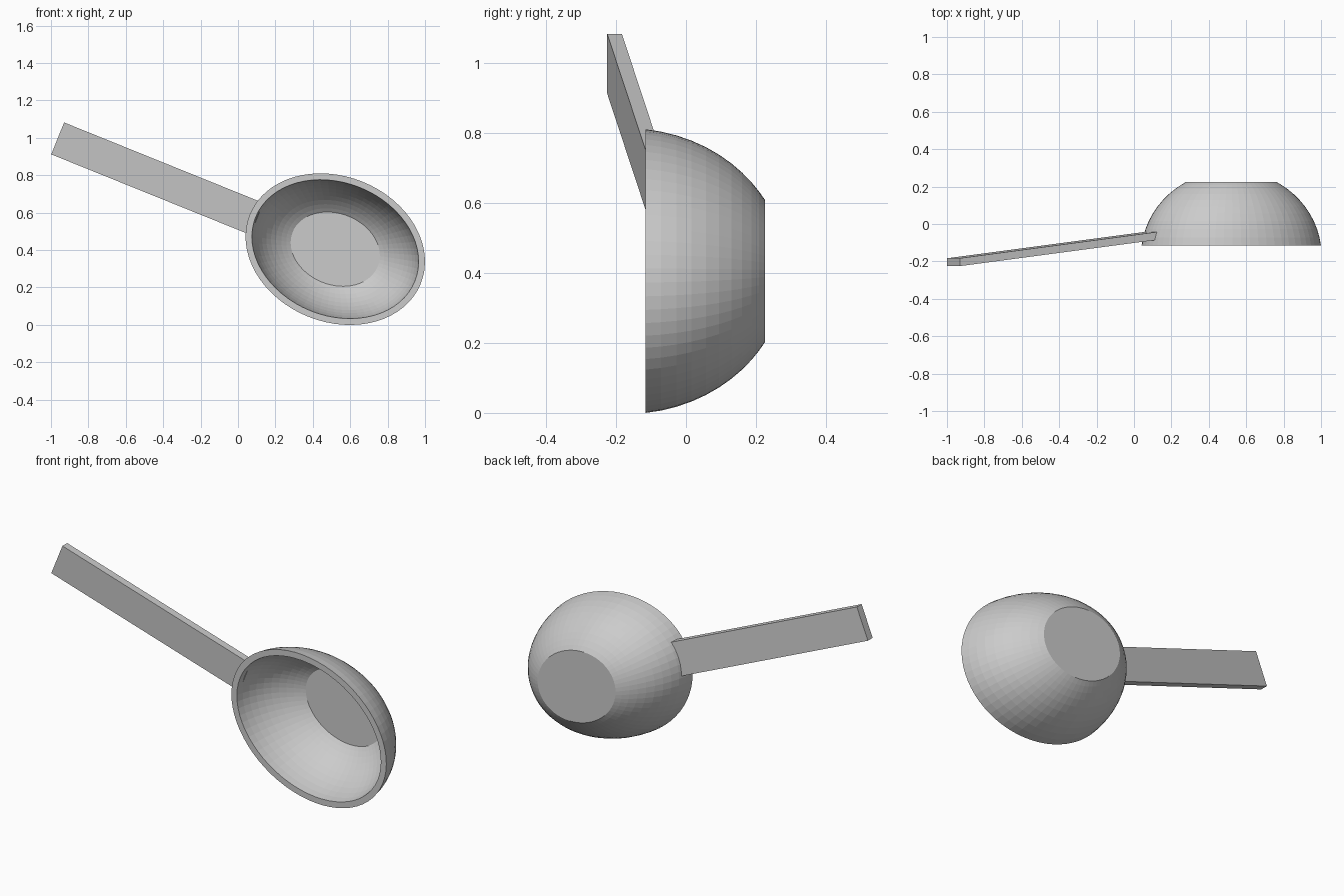
import bpy, bmesh
from math import sin, cos, pi, sqrt, radians

if "Cube" in bpy.data.objects:
    bpy.data.objects.remove(bpy.data.objects["Cube"])

TILT = radians(22)            # handle slope in the front view
CX, CZ = 0.52, 0.405          # bowl centre
RIM_Y, POLE_Y = -0.116, -0.17  # rim plane, ellipsoid centre plane
SEGS, RINGS = 64, 10


def place(t, w, y):
    """t along the handle axis, w across it, y as depth."""
    return (CX + t * cos(TILT) + w * sin(TILT), y, CZ - t * sin(TILT) + w * cos(TILT))


def finish(name, bm):
    bmesh.ops.recalc_face_normals(bm, faces=bm.faces)
    mesh = bpy.data.meshes.new(name)
    bm.to_mesh(mesh)
    bm.free()
    obj = bpy.data.objects.new(name, mesh)
    bpy.context.collection.objects.link(obj)
    return obj


def shell(a, b, height, floor_y):
    """Rings (half-length, half-width, y) from the rim to the flat floor."""
    def radius(y):
        return sqrt(1 - ((y - POLE_Y) / height) ** 2)
    rings = []
    for i in range(RINGS + 1):
        f = sin(i / RINGS * pi / 2 * 0.8) / sin(pi / 2 * 0.8)
        y = RIM_Y + (floor_y - RIM_Y) * f
        k = radius(y) / radius(RIM_Y)
        rings.append((a * k, b * k, y))
    return rings


# Bowl: outer shell, rim and inner shell, closed by flat floors
outer = shell(0.493, 0.389, 0.456, 0.225)
inner = shell(0.459, 0.355, 0.433, 0.197)
bm = bmesh.new()
loops = []
for a, b, y in outer[::-1] + inner:
    loops.append([bm.verts.new(place(a * cos(2 * pi * i / SEGS), b * sin(2 * pi * i / SEGS), y))
                  for i in range(SEGS)])
for p, q in zip(loops, loops[1:]):
    for i in range(SEGS):
        j = (i + 1) % SEGS
        bm.faces.new((p[i], p[j], q[j], q[i]))
bm.faces.new(loops[0])
bm.faces.new(loops[-1])
finish("bowl", bm)

# Handle: flat bar leaning forward, ending inside the bowl wall
bm = bmesh.new()
bmesh.ops.create_cube(bm, size=1)
start, end, slope = -1.598, -0.45, 0.1236
for v in bm.verts:
    t = start if v.co.x < 0 else end
    y = -0.204 + slope * (t - start) + v.co.y * 0.042
    v.co = place(t, v.co.z * 0.184 - 0.007, y)
finish("handle", bm)
